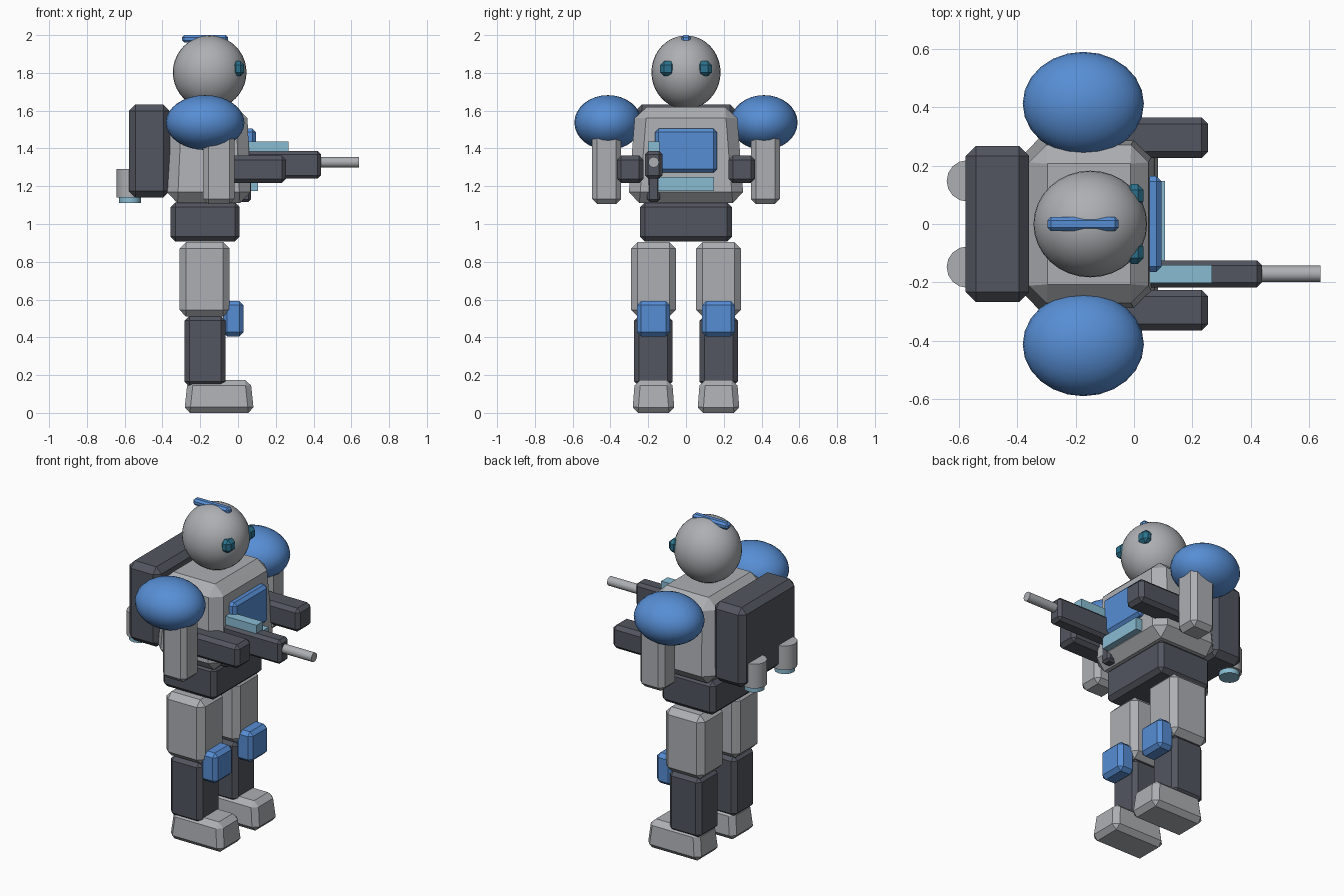
import bpy, bmesh, math
from mathutils import Matrix

if "Cube" in bpy.data.objects:
    bpy.data.objects.remove(bpy.data.objects["Cube"])


def material(name, rgb):
    m = bpy.data.materials.new(name)
    m.diffuse_color = (*rgb, 1)
    m.use_nodes = True
    m.node_tree.nodes["Principled BSDF"].inputs["Base Color"].default_value = m.diffuse_color
    return m


GREY = material("light_grey", (0.42, 0.43, 0.45))
DARK = material("dark_grey", (0.085, 0.092, 0.115))
BLUE = material("armour_blue", (0.095, 0.27, 0.66))
PALE = material("pale_blue", (0.25, 0.50, 0.65))
TEAL = material("eye_teal", (0.025, 0.17, 0.27))


def finish(name, bm, mat, smooth=False):
    bmesh.ops.recalc_face_normals(bm, faces=bm.faces)
    me = bpy.data.meshes.new(name)
    bm.to_mesh(me)
    bm.free()
    me.materials.append(mat)
    ob = bpy.data.objects.new(name, me)
    bpy.context.collection.objects.link(ob)
    if smooth:
        bpy.context.view_layer.objects.active = ob
        ob.select_set(True)
        bpy.ops.object.shade_smooth_by_angle(angle=math.radians(35))
        ob.select_set(False)
    return ob


def box(name, x, y, z, mat, bevel=0.0, taper=(1, 1)):
    """Box given by its ranges, top scaled by taper, edges chamfered."""
    bm = bmesh.new()
    bmesh.ops.create_cube(bm, size=1)
    for v in bm.verts:
        tx, ty = taper if v.co.z > 0 else (1, 1)
        v.co.x = (x[0] + x[1]) / 2 + v.co.x * (x[1] - x[0]) * tx
        v.co.y = (y[0] + y[1]) / 2 + v.co.y * (y[1] - y[0]) * ty
        v.co.z = (z[0] + z[1]) / 2 + v.co.z * (z[1] - z[0])
    if bevel:
        bmesh.ops.bevel(bm, geom=bm.edges[:], offset=bevel, segments=1,
                        affect='EDGES', clamp_overlap=True)
    return finish(name, bm, mat)


def ellipsoid(name, c, r, mat, seg=24, rings=16):
    bm = bmesh.new()
    bmesh.ops.create_uvsphere(bm, u_segments=seg, v_segments=rings, radius=1,
                              matrix=Matrix.Translation(c) @ Matrix.Diagonal((*r, 1)))
    return finish(name, bm, mat, True)


def cylinder(name, c, r, length, mat, along_x=False):
    bm = bmesh.new()
    turn = Matrix.Rotation(math.pi / 2, 4, 'Y') if along_x else Matrix()
    bmesh.ops.create_cone(bm, cap_ends=True, segments=16, radius1=r, radius2=r,
                          depth=length, matrix=Matrix.Translation(c) @ turn)
    return finish(name, bm, mat, True)


# Head with crest
ellipsoid("head", (-0.15, 0, 1.803), (0.195, 0.183, 0.195), GREY, 32, 20)
box("head_crest", (-0.297, -0.053), (-0.024, 0.024), (1.96, 2.0), BLUE, 0.012)

# Body, backpack and pelvis
box("torso", (-0.38, 0.07), (-0.307, 0.307), (1.11, 1.62), GREY, 0.06, (0.9, 0.87))
box("chest_panel", (0.03, 0.095), (-0.164, 0.164), (1.272, 1.505), BLUE, 0.018)
box("chest_light", (0.04, 0.107), (-0.147, 0.147), (1.175, 1.25), PALE)
box("backpack", (-0.578, -0.36), (-0.268, 0.268), (1.14, 1.633), DARK, 0.035)
box("pelvis", (-0.357, 0.008), (-0.243, 0.243), (0.908, 1.115), DARK, 0.025)

# Paired parts
for s, side in ((1, "left"), (-1, "right")):
    def pair(name, x, y, z, mat, bevel=0.0, taper=(1, 1)):
        box(f"{side}_{name}", x, sorted((s * y[0], s * y[1])), z, mat, bevel, taper)

    pair("eye", (-0.03, 0.033), (0.058, 0.137), (1.783, 1.862), TEAL, 0.02)
    ellipsoid(f"{side}_shoulder", (-0.174, s * 0.413, 1.537), (0.208, 0.178, 0.145), BLUE, 24, 16)
    pair("upper_arm", (-0.185, -0.018), (0.343, 0.498), (1.105, 1.5), GREY, 0.028)
    pair("forearm", (-0.1, 0.254), (0.226, 0.366), (1.217, 1.362), DARK, 0.022)
    pair("thigh", (-0.31, -0.044), (0.053, 0.291), (0.51, 0.905), GREY, 0.035)
    pair("knee_pad", (-0.08, 0.03), (0.084, 0.26), (0.405, 0.592), BLUE, 0.022)
    pair("shin", (-0.283, -0.066), (0.072, 0.274), (0.14, 0.513), DARK, 0.025)
    pair("foot", (-0.285, 0.085), (0.06, 0.284), (0.0, 0.175), GREY, 0.03, (0.9, 0.88))
    cylinder(f"{side}_thruster", (-0.572, s * 0.148, 1.215), 0.071, 0.15, GREY)
    cylinder(f"{side}_thruster_nozzle", (-0.572, s * 0.148, 1.13), 0.058, 0.04, PALE)

# Blaster
box("blaster_body", (0.0, 0.44), (-0.218, -0.125), (1.24, 1.387), DARK, 0.018)
cylinder("blaster_barrel", (0.53, -0.171, 1.327), 0.028, 0.22, GREY, True)
box("blaster_sight", (0.05, 0.268), (-0.202, -0.14), (1.38, 1.437), PALE)
box("blaster_grip", (-0.02, 0.07), (-0.207, -0.137), (1.117, 1.3), DARK, 0.014)
